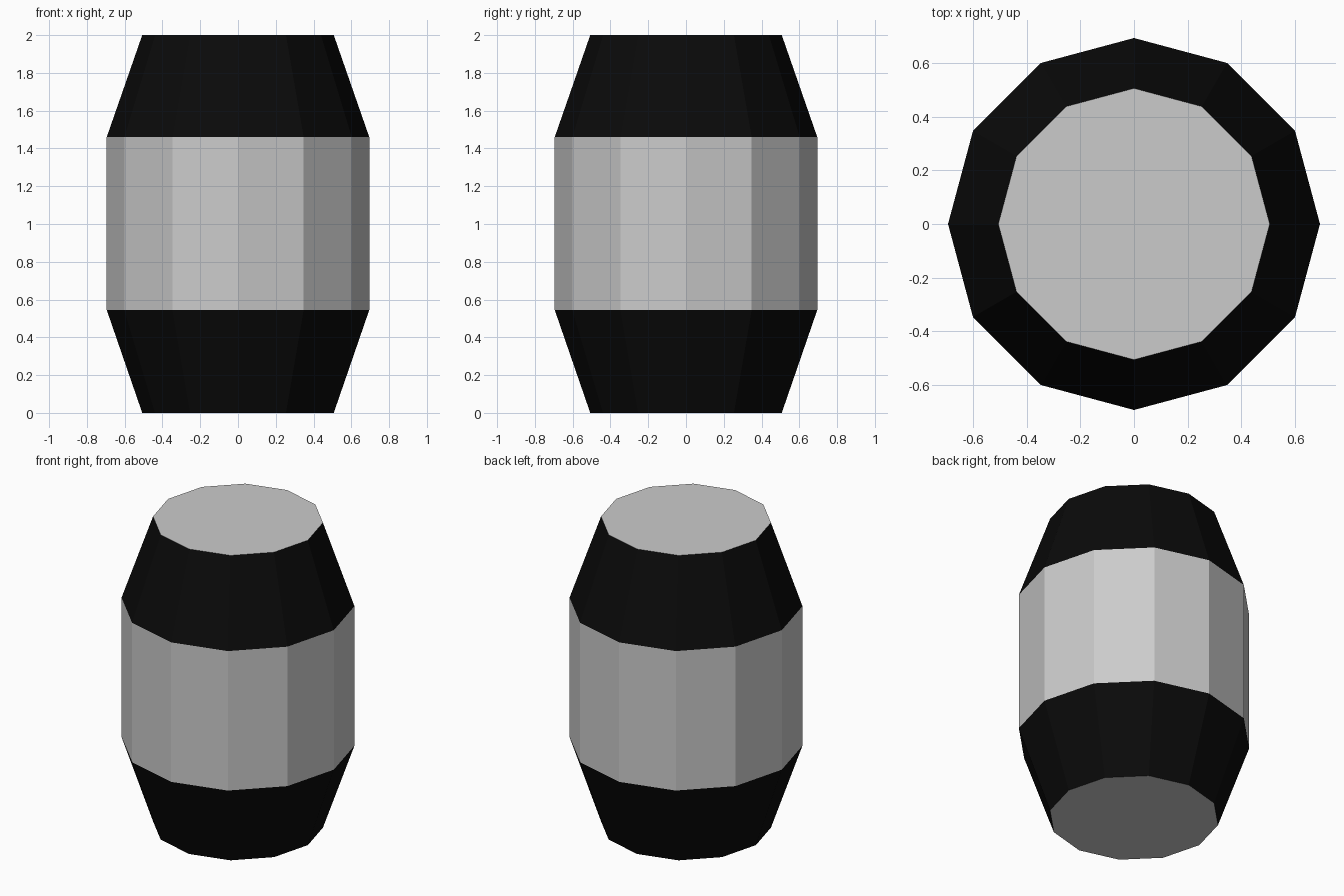
import bpy, bmesh
from math import cos, sin, tau

if "Cube" in bpy.data.objects:
    bpy.data.objects.remove(bpy.data.objects["Cube"])

SIDES = 12
R_END, R_MID = 0.507, 0.695
Z0, Z1, Z2, Z3 = 0.0, 0.545, 1.46, 2.0


def ring(bm, r, z):
    return [bm.verts.new((r * cos(tau * i / SIDES), r * sin(tau * i / SIDES), z))
            for i in range(SIDES)]


def finish(name, bm, mat=None):
    mesh = bpy.data.meshes.new(name)
    bm.to_mesh(mesh)
    bm.free()
    if mat:
        mesh.materials.append(mat)
    obj = bpy.data.objects.new(name, mesh)
    bpy.context.collection.objects.link(obj)
    return obj


def band(name, r_low, z_low, r_high, z_high, mat=None):
    bm = bmesh.new()
    a, b = ring(bm, r_low, z_low), ring(bm, r_high, z_high)
    for i in range(SIDES):
        j = (i + 1) % SIDES
        bm.faces.new((a[i], a[j], b[j], b[i]))
    return finish(name, bm, mat)


def lid(name, z, facing_up):
    bm = bmesh.new()
    verts = ring(bm, R_END, z)
    bm.faces.new(verts if facing_up else verts[::-1])
    return finish(name, bm)


black = bpy.data.materials.new("black")
black.diffuse_color = (0.003, 0.003, 0.003, 1)
black.use_nodes = True
black.node_tree.nodes["Principled BSDF"].inputs["Base Color"].default_value = black.diffuse_color

# Tapered black ends and straight grey middle
band("lower_taper", R_END, Z0, R_MID, Z1, black)
band("barrel_middle", R_MID, Z1, R_MID, Z2)
band("upper_taper", R_MID, Z2, R_END, Z3, black)

# Flat grey lids
lid("bottom_lid", Z0, False)
lid("top_lid", Z3, True)
